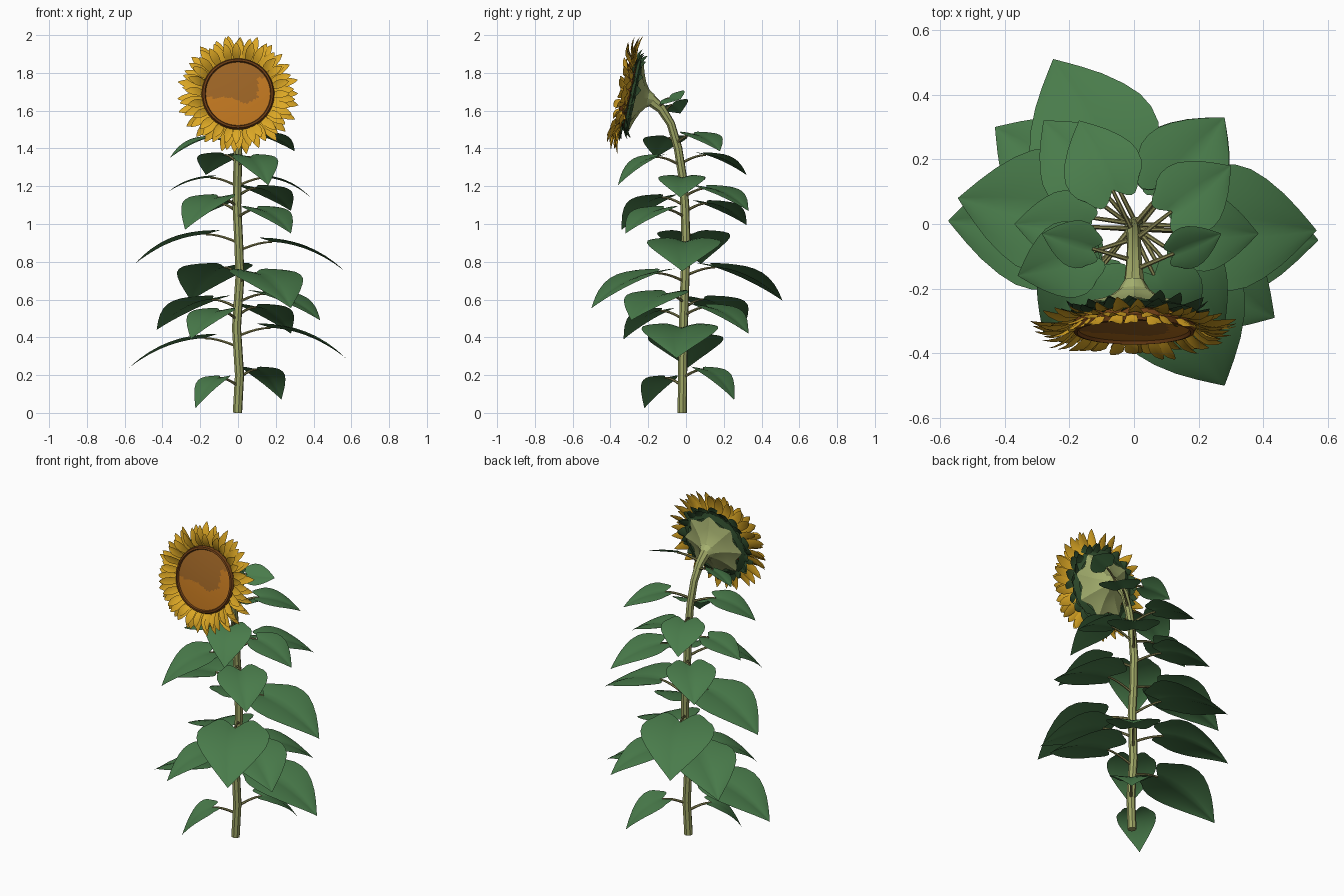
import bpy, bmesh, math, random
from mathutils import Vector, Matrix

random.seed(4)
cube = bpy.data.objects.get("Cube")
if cube:
    bpy.data.objects.remove(cube, do_unlink=True)


def material(name, rgb):
    m = bpy.data.materials.new(name)
    m.use_nodes = True
    m.diffuse_color = (*rgb, 1)
    bsdf = next(n for n in m.node_tree.nodes if n.type == 'BSDF_PRINCIPLED')
    bsdf.inputs["Base Color"].default_value = (*rgb, 1)
    bsdf.inputs["Roughness"].default_value = 0.8
    return m


LEAF = material("leaf green", (.067, .2, .07))
SEPAL = material("dark sepal green", (.03, .075, .027))
STEM = material("stem olive", (.34, .38, .13))
CALYX = material("calyx green", (.38, .44, .16))
STALK = material("stalk olive", (.26, .25, .09))
PETAL = material("petal yellow", (.72, .39, .018))
SEED = material("seed orange", (.52, .18, .014))
SEED_DARK = material("seed brown", (.33, .125, .018))
RIM = material("rim brown", (.16, .05, .008))


def finish(obj, mats, angle=35):
    for m in mats:
        obj.data.materials.append(m)
    bpy.ops.object.select_all(action='DESELECT')
    obj.select_set(True)
    bpy.context.view_layer.objects.active = obj
    bpy.ops.object.shade_smooth_by_angle(angle=math.radians(angle))
    return obj


def mesh_object(name, bm, mats, matrix=None, angle=35):
    if matrix:
        bm.transform(matrix)
    me = bpy.data.meshes.new(name)
    bm.to_mesh(me)
    bm.free()
    obj = bpy.data.objects.new(name, me)
    bpy.context.collection.objects.link(obj)
    return finish(obj, mats, angle)


def tube(name, points, radii, mat, resolution):
    cu = bpy.data.curves.new(name, 'CURVE')
    cu.dimensions = '3D'
    cu.bevel_depth = 1
    cu.bevel_resolution = resolution
    cu.use_fill_caps = True
    sp = cu.splines.new('POLY')
    sp.points.add(len(points) - 1)
    for p, co, r in zip(sp.points, points, radii):
        p.co = (*co, 1)
        p.radius = r
    obj = bpy.data.objects.new(name, cu)
    bpy.context.collection.objects.link(obj)
    bpy.ops.object.select_all(action='DESELECT')
    obj.select_set(True)
    bpy.context.view_layer.objects.active = obj
    bpy.ops.object.convert(target='MESH')
    return finish(bpy.context.view_layer.objects.active, [mat])


def sheet(bm, rows):
    # Skin a grid of points into quads
    vs = [[bm.verts.new(p) for p in row] for row in rows]
    for a, b in zip(vs, vs[1:]):
        for i in range(len(a) - 1):
            bm.faces.new((a[i], b[i], b[i + 1], a[i + 1]))


def lathe(profile, segments, wobble=0):
    # Spin (radius, height) pairs about local z; wobble pleats it more towards the last ring
    bm = bmesh.new()
    rows = []
    for k, (r, h) in enumerate(profile):
        row = []
        for i in range(segments + 1):
            a = 2 * math.pi * i / segments
            rr = r * (1 - wobble * (i % 2) * k / (len(profile) - 1))
            row.append((rr * math.cos(a), rr * math.sin(a), h))
        rows.append(row)
    sheet(bm, rows)
    bmesh.ops.remove_doubles(bm, verts=bm.verts, dist=1e-5)
    bmesh.ops.dissolve_degenerate(bm, edges=bm.edges, dist=1e-5)
    return bm


# Stem
STEM_PATH = [Vector(p) for p in (
    (-.003, -.02, 0), (.008, -.018, .2), (-.008, -.014, .45), (.01, -.005, .72),
    (.004, 0, .9), (-.006, -.006, 1.1), (-.003, -.018, 1.25), (0, -.042, 1.4),
    (0, -.08, 1.53), (0, -.13, 1.61), (0, -.2, 1.667))]
tube("stem", STEM_PATH, [.025 - .0003 * i for i in range(9)] + [.026, .034], STEM, 2)


def stem_at(z):
    for a, b in zip(STEM_PATH, STEM_PATH[1:]):
        if z <= b.z:
            return a.lerp(b, (z - a.z) / (b.z - a.z))
    return STEM_PATH[-1]


# Heart-shaped leaves on arched stalks
HEART = [(0, .34), (.08, .42), (.18, .465), (.3, .47), (.42, .44), (.55, .37),
         (.7, .265), (.83, .155), (.93, .065), (1, .002)]


def leaf(name, tip, base_z, roll=0):
    tip = Vector(tip)
    root = stem_at(base_z - .045)
    flat = Vector((tip.x - root.x, tip.y - root.y, 0))
    d = flat.normalized()
    side = Vector((-d.y, d.x, 0))
    side.z = roll * side.y
    side.normalize()
    reach = .09 + .15 * flat.length
    base = root + d * reach
    base.z = base_z
    length = flat.length - reach
    size = math.hypot(length, tip.z - base_z)
    rows = []
    for t, w in HEART:
        row = []
        for i in range(-6, 7):
            s = abs(i) / 6
            back = .15 * math.sin(math.pi * s ** 1.2) * (1 - t) ** 3
            out = length * t * (1.15 - .15 * t) - size * back
            p = base + d * out + side * (i / 6 * w * size)
            p.z += (tip.z - base_z) * t ** 1.7 + .055 * size * (1 - t * t) * math.sin(.75 * math.pi * s)
            row.append(p)
        rows.append(row)
    bm = bmesh.new()
    sheet(bm, rows)
    bmesh.ops.reverse_faces(bm, faces=bm.faces)
    bm.normal_update()
    if sum(f.normal.z for f in bm.faces) < 0:
        bmesh.ops.reverse_faces(bm, faces=bm.faces)
    mesh_object(name, bm, [LEAF])
    # Stalk from the stem to the leaf notch
    path = []
    for k in range(6):
        t = k / 5
        p = root.lerp(base, t)
        p.z = root.z + (base_z - root.z) * math.sin(t * math.pi / 2)
        path.append(p)
    tube(name + "_stalk", path, [.008 - .0005 * k for k in range(6)], STALK, 1)


# Opposite pairs, bottom to top: tip position and height of the leaf base
PAIRS = [
    ((.23, .255, .07), .23, (-.225, -.22, .025), .185),
    ((.57, -.05, .29), .45, (-.575, .01, .24), .395),
    ((.28, .33, .42), .56, (-.25, -.33, .39), .54),
    ((.435, -.29, .49), .63, (-.43, .30, .44), .60),
    ((.28, -.50, .555), .74, (-.25, .51, .595), .77),
    ((.565, -.02, .75), .905, (-.545, .08, .79), .945),
    ((.28, -.32, .95), 1.08, (-.28, .32, .995), 1.11),
    ((.28, .33, 1.07), 1.19, (-.28, -.34, .97), 1.14),
    ((.385, -.03, 1.14), 1.245, (-.37, 0, 1.17), 1.245),
    ((.16, -.36, 1.205), 1.355, (-.17, .32, 1.26), 1.365),
    ((.30, .18, 1.385), 1.475, (-.36, -.16, 1.35), 1.455),
]
for n, (t1, z1, t2, z2) in enumerate(PAIRS, 1):
    leaf(f"left_leaf_{n}", t1, z1)
    leaf(f"right_leaf_{n}", t2, z2)
leaf("left_top_leaf", (.27, -.03, 1.66), 1.665, .6)
leaf("right_top_leaf", (-.285, -.03, 1.585), 1.63, .4)

# Flower head frame: local z faces forward and slightly up
HEAD = Matrix.Translation((0, -.315, 1.687)) @ Matrix.Rotation(math.radians(78), 4, 'X')


def ring(name, count, inner, outer, width, depth_in, depth_out, mat, offset=0):
    # A ring of pointed, slightly cupped blades
    bm = bmesh.new()
    for i in range(count):
        turn = Matrix.Rotation(2 * math.pi * (i + offset + random.uniform(-.2, .2)) / count, 3, 'Z')
        end = outer * random.uniform(.96, 1.02)
        tip = depth_out + random.uniform(-.014, .014)
        twist = random.uniform(-.3, .3)
        rows = []
        for t, w in ((0, .55), (.3, .95), (.55, 1), (.8, .65), (.93, .3), (1, .02)):
            row = []
            for s in (-1, 0, 1):
                h = depth_in + (tip - depth_in) * t + .012 * math.sin(math.pi * t)
                h += w * width * (.25 * abs(s) + twist * s)
                row.append(turn @ Vector((inner + (end - inner) * t, s * w * width, h)))
            rows.append(row)
        sheet(bm, rows)
    mesh_object(name, bm, [mat], HEAD)


ring("front_petals", 24, .18, .28, .022, -.006, .042, PETAL)
ring("middle_petals", 26, .176, .307, .025, -.012, .012, PETAL, .5)
ring("back_petals", 26, .172, .323, .026, -.02, -.014, PETAL, .2)
ring("inner_sepals", 20, .14, .25, .036, -.036, -.03, SEPAL)
ring("outer_sepals", 18, .14, .235, .034, -.045, -.058, SEPAL, .5)

# Collar closing the gap between sepals and petals
bm = lathe([(.17, -.05), (.205, -.036), (.178, -.022)], 40)
mesh_object("sepal_collar", bm, [SEPAL], HEAD)

# Pleated calyx flaring from the stem to the back of the head
bm = lathe([(.03, -.145), (.048, -.115), (.082, -.09), (.13, -.07), (.195, -.05)], 16, .2)
mesh_object("calyx", bm, [CALYX], HEAD, 15)

# Seed disc, with a browner unripe area on the upper part
bm = lathe([(.174 * k / 14, .022 - .01 * (k / 14) ** 2) for k in range(15)], 56)
for f in bm.faces:
    c = f.calc_center_median()
    edge = -.022 - .03 * math.exp(-((c.x - .04) / .05) ** 2)
    if c.x > .105:
        edge = .085
    f.material_index = 1 if c.y > edge else 0
mesh_object("seed_disc", bm, [SEED, SEED_DARK], HEAD)
bm = lathe([(.17, .01), (.176, .022), (.186, .02), (.193, .004), (.186, -.018), (.15, -.03)], 56)
mesh_object("disc_rim", bm, [RIM], HEAD)
